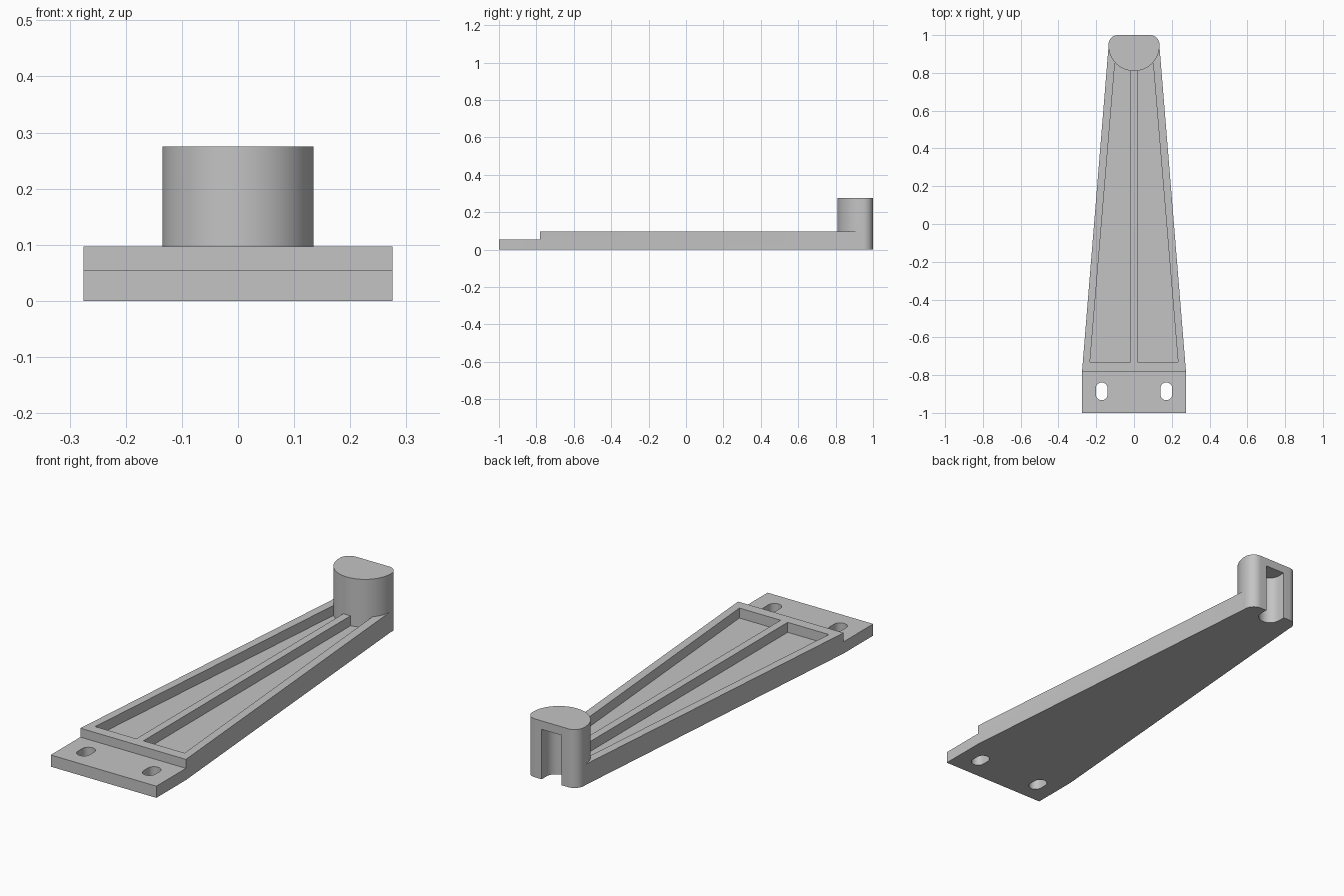
import bpy, bmesh
from math import pi, sin, cos, radians, atan2

if "Cube" in bpy.data.objects:
    bpy.data.objects.remove(bpy.data.objects["Cube"], do_unlink=True)

grey = bpy.data.materials.new("light_grey")
grey.use_nodes = True
grey.diffuse_color = (0.55, 0.55, 0.55, 1)
grey.node_tree.nodes["Principled BSDF"].inputs["Base Color"].default_value = grey.diffuse_color


def prism(name, outline, z0, z1):
    """Extrude a flat outline between two heights."""
    bm = bmesh.new()
    base = bm.faces.new([bm.verts.new((x, y, z0)) for x, y in outline])
    top = bmesh.ops.extrude_face_region(bm, geom=[base])["geom"]
    verts = [v for v in top if isinstance(v, bmesh.types.BMVert)]
    bmesh.ops.translate(bm, verts=verts, vec=(0, 0, z1 - z0))
    bmesh.ops.recalc_face_normals(bm, faces=bm.faces)
    mesh = bpy.data.meshes.new(name)
    bm.to_mesh(mesh)
    bm.free()
    mesh.materials.append(grey)
    obj = bpy.data.objects.new(name, mesh)
    bpy.context.collection.objects.link(obj)
    return obj


def arc(cx, cy, r, a0, a1, n):
    return [(cx + r * cos(a0 + (a1 - a0) * i / n), cy + r * sin(a0 + (a1 - a0) * i / n))
            for i in range(n + 1)]


def mirrored(half):
    """Close an outline by mirroring its right half across x = 0."""
    return half + [(-x, y) for x, y in reversed(half)]


def combine(body, tool, operation):
    mod = body.modifiers.new(tool.name, "BOOLEAN")
    mod.operation = operation
    mod.solver = "EXACT"
    mod.object = tool
    tool.hide_render = True
    bpy.context.view_layer.objects.active = body
    bpy.ops.object.modifier_apply(modifier=mod.name)
    bpy.data.objects.remove(tool, do_unlink=True)


ARM_TOP, PLATE_TOP, FLOOR, STEP = 0.097, 0.055, 0.05, -0.78

# Tapered arm with the square mounting end
bracket = prism("bracket_arm", mirrored([(0.275, -1), (0.275, STEP), (0.134, 0.95)]), 0, ARM_TOP)
combine(bracket, prism("plate_step", [(-1, -2), (1, -2), (1, STEP), (-1, STEP)],
                       PLATE_TOP, 1), "DIFFERENCE")

for side in (-1, 1):
    # Recess between the centre rib and the side rail
    recess = [(0.0185, -0.73), (0.233, -0.73), (0.097, 0.9), (0.0185, 0.9)]
    combine(bracket, prism("recess", [(side * x, y) for x, y in recess], FLOOR, 1), "DIFFERENCE")
    # Slotted screw hole
    hole = (arc(side * 0.171, -0.87, 0.031, 0, pi, 16)
            + arc(side * 0.171, -0.902, 0.031, pi, 2 * pi, 16))
    combine(bracket, prism("screw_slot", hole, -1, 1), "DIFFERENCE")

# Round boss with a flattened, rounded back
meet = atan2(0.005, 0.085)
half = arc(0, 0.945, 0.135, radians(-88), meet, 32) + arc(0.085, 0.95, 0.05, meet, pi / 2, 16)
combine(bracket, prism("boss", mirrored(half), 0, 0.275), "UNION")

# Round-ended channel open to the back and underside of the boss
channel = [(0.052, 1.2), (-0.052, 1.2)] + arc(0, 0.965, 0.052, pi, 2 * pi, 32)
combine(bracket, prism("channel", channel, -1, 0.235), "DIFFERENCE")

bpy.ops.object.select_all(action="DESELECT")
bracket.select_set(True)
bpy.context.view_layer.objects.active = bracket
bpy.ops.object.shade_smooth_by_angle(angle=radians(30))
